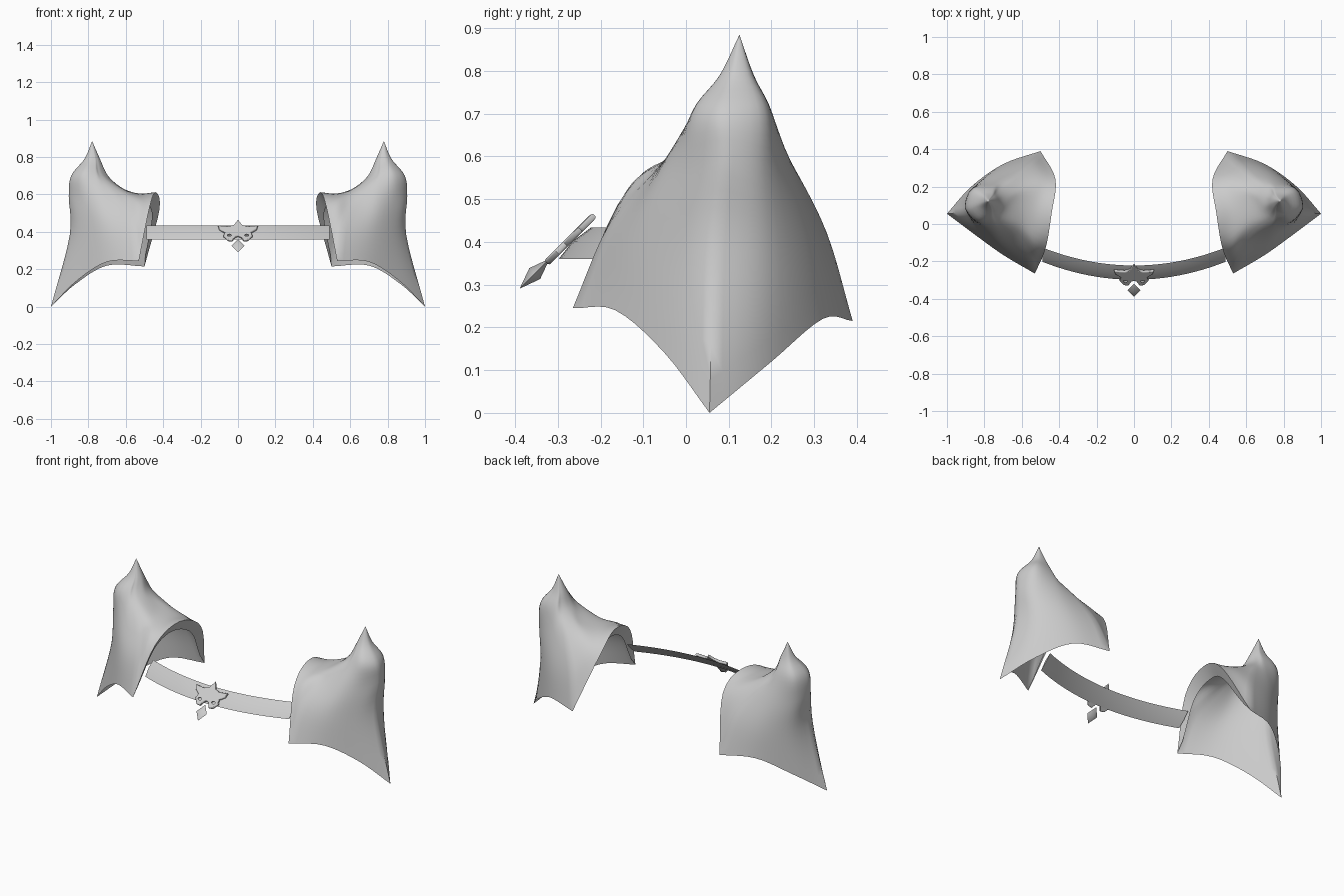
import bpy
import bmesh
from math import atan2, cos, sin, pi
from mathutils import Vector

if "Cube" in bpy.data.objects:
    bpy.data.objects.remove(bpy.data.objects["Cube"])

# One plain colour for everything
grey = bpy.data.materials.new("plain_grey")
grey.use_nodes = True
grey.diffuse_color = (0.6, 0.6, 0.6, 1)
grey.node_tree.nodes["Principled BSDF"].inputs["Base Color"].default_value = (0.6, 0.6, 0.6, 1)


def add_mesh(name, bm, smooth_angle):
    mesh = bpy.data.meshes.new(name)
    bm.to_mesh(mesh)
    bm.free()
    obj = bpy.data.objects.new(name, mesh)
    bpy.context.collection.objects.link(obj)
    mesh.materials.append(grey)
    bpy.ops.object.select_all(action="DESELECT")
    obj.select_set(True)
    bpy.context.view_layer.objects.active = obj
    bpy.ops.object.shade_smooth_by_angle(angle=smooth_angle)
    return obj


def spline(a, b, c, d, t):
    """Smooth curve from b to c, with a and d as the outer neighbours."""
    return 0.5 * (2 * b + (c - a) * t + (2 * a - 5 * b + 4 * c - d) * t ** 2
                  + (3 * b - a - 3 * c + d) * t ** 3)


# Shoulder guard: ribs running from the spike down to the rim
APEX = Vector((0.78, 0.125, 0.885))
RIBS = {
    "front_corner": [(0.64, -0.06, 0.58), (0.56, -0.18, 0.44), (0.53, -0.265, 0.245)],
    "front": [(0.74, -0.07, 0.54), (0.71, -0.13, 0.4), (0.7, -0.165, 0.24)],
    "front_outer": [(0.85, 0.01, 0.56), (0.835, -0.03, 0.38), (0.86, -0.05, 0.14)],
    "outer_corner": [(0.905, 0.09, 0.59), (0.9, 0.065, 0.38), (1.0, 0.055, 0.0)],
    "back_outer": [(0.87, 0.185, 0.56), (0.855, 0.195, 0.38), (0.87, 0.2, 0.12)],
    "back": [(0.75, 0.25, 0.55), (0.72, 0.295, 0.39), (0.7, 0.32, 0.22)],
    "back_corner": [(0.64, 0.25, 0.58), (0.55, 0.33, 0.42), (0.5, 0.39, 0.215)],
    "back_arch": [(0.61, 0.19, 0.62), (0.5, 0.225, 0.56), (0.42, 0.24, 0.52)],
    "inner": [(0.62, 0.12, 0.635), (0.53, 0.08, 0.605), (0.44, 0.06, 0.612)],
    "front_arch": [(0.61, 0.0, 0.62), (0.53, -0.09, 0.57), (0.473, -0.13, 0.53)],
}
STEPS = 5


def full_rib(points):
    """Add the round spike above the given points and smooth the rib."""
    rim = Vector(points[-1])
    angle = atan2(rim.y - 0.11, rim.x - 0.79)
    around = Vector((cos(angle), sin(angle), 0))
    keys = [APEX, Vector((0.78, 0.12, 0.79)) + around * 0.042,
            Vector((0.795, 0.11, 0.7)) + around * 0.1]
    keys += [Vector(p) for p in points]
    keys = [2 * keys[0] - keys[1]] + keys + [2 * keys[-1] - keys[-2]]
    rib = [spline(*keys[i:i + 4], s / STEPS)
           for i in range(len(keys) - 3) for s in range(STEPS)]
    return rib + [rim]


def shoulder_guard(name, side):
    bm = bmesh.new()
    ribs = [full_rib(p) for p in RIBS.values()]
    corner = ["corner" in key for key in RIBS]
    count, rows = len(ribs), len(ribs[0])
    columns = []
    for i in range(count):
        nxt = (i + 1) % count
        for s in range(STEPS):
            column = []
            for j in range(1, rows):
                a, b, c, d = (ribs[(i + k) % count][j] for k in (-1, 0, 1, 2))
                # corners sharpen towards the rim
                v = (j / (rows - 1)) ** 2
                if corner[i]:
                    a = a.lerp(2 * b - c, v)
                if corner[nxt]:
                    d = d.lerp(2 * c - b, v)
                p = spline(a, b, c, d, s / STEPS)
                column.append(bm.verts.new((p.x * side, p.y, p.z)))
            columns.append(column)
    tip = bm.verts.new((APEX.x * side, APEX.y, APEX.z))
    for left, right in zip(columns, columns[1:] + columns[:1]):
        bm.faces.new((tip, left[0], right[0]))
        for j in range(rows - 2):
            bm.faces.new((left[j], left[j + 1], right[j + 1], right[j]))
    # lip turned into the arched opening, tapering to its two corners
    arch_start = list(RIBS).index("back_corner") * STEPS
    rim = [column[-1] for column in columns[arch_start:] + columns[:1]]
    centre = Vector((0.52 * side, 0.07, 0.25))
    lip = [rim[0]]
    for k, vert in enumerate(rim[1:-1], 1):
        width = 0.07 * sin(pi * k / (len(rim) - 1)) ** 0.6
        inward = (centre - vert.co).normalized() + Vector((0.4 * side, 0, 0))
        lip.append(bm.verts.new(vert.co + inward * width))
    lip.append(rim[-1])
    for k in range(len(rim) - 1):
        corners = dict.fromkeys((rim[k], lip[k], lip[k + 1], rim[k + 1]))
        bm.faces.new(list(corners))
    if side < 0:
        bmesh.ops.reverse_faces(bm, faces=bm.faces[:])
    add_mesh(name, bm, pi / 3)


shoulder_guard("left_shoulder_guard", 1)
shoulder_guard("right_shoulder_guard", -1)

# Chest strap: a tilted thin band, slightly bulged, swept along a shallow arc
bm = bmesh.new()
section = [(-0.298, 0.36), (-0.265, 0.402), (-0.222, 0.434), (-0.257, 0.394)]
loops = []
for i in range(25):
    x = -0.49 + 0.98 * i / 24
    bow = 0.4 * x * x
    loops.append([bm.verts.new((x, y + bow, z)) for y, z in section])
for one, two in zip(loops, loops[1:]):
    for k in range(4):
        bm.faces.new((one[k], one[k - 1], two[k - 1], two[k]))
bm.faces.new(loops[0])
bm.faces.new(loops[-1][::-1])
bmesh.ops.recalc_face_normals(bm, faces=bm.faces[:])
add_mesh("chest_strap", bm, pi / 3)

# Star clasp: mirrored outline with two round holes, tilted with the strap
half = [(0, 0.158), (0.022, 0.117), (0.05, 0.106), (0.106, 0.112), (0.1, 0.085),
        (0.07, 0.062), (0.078, 0.035), (0.055, 0.004), (0.03, 0.0), (0.014, 0.03), (0, 0.036)]
outline = half + [(-x, y) for x, y in half[-2:0:-1]]
holes = [[(s * 0.046 + 0.016 * cos(k * pi / 6), 0.036 + 0.013 * sin(k * pi / 6))
          for k in range(12)] for s in (-1, 1)]
curve = bpy.data.curves.new("star_clasp", "CURVE")
curve.dimensions = "2D"
curve.fill_mode = "BOTH"
curve.extrude = 0.003
curve.bevel_depth = 0.005
curve.bevel_resolution = 1
curve.offset = -0.005
for loop in [outline] + holes:
    path = curve.splines.new("POLY")
    path.points.add(len(loop) - 1)
    for point, (x, y) in zip(path.points, loop):
        point.co = (x, y, 0, 1)
    path.use_cyclic_u = True
curve.materials.append(grey)
clasp = bpy.data.objects.new("star_clasp", curve)
bpy.context.collection.objects.link(clasp)
clasp.location = (0, -0.326, 0.351)
clasp.rotation_euler.x = pi / 4
bpy.ops.object.select_all(action="DESELECT")
clasp.select_set(True)
bpy.context.view_layer.objects.active = clasp
bpy.ops.object.convert(target="MESH")
bpy.ops.object.shade_smooth_by_angle(angle=pi / 4)

# Diamond pendant below the clasp
bm = bmesh.new()
bmesh.ops.create_uvsphere(bm, u_segments=4, v_segments=2, radius=1)
bmesh.ops.scale(bm, vec=(0.035, 0.018, 0.05), verts=bm.verts)
pendant = add_mesh("diamond_pendant", bm, pi / 3)
pendant.location = (0, -0.354, 0.326)
pendant.rotation_euler.x = -pi / 4
